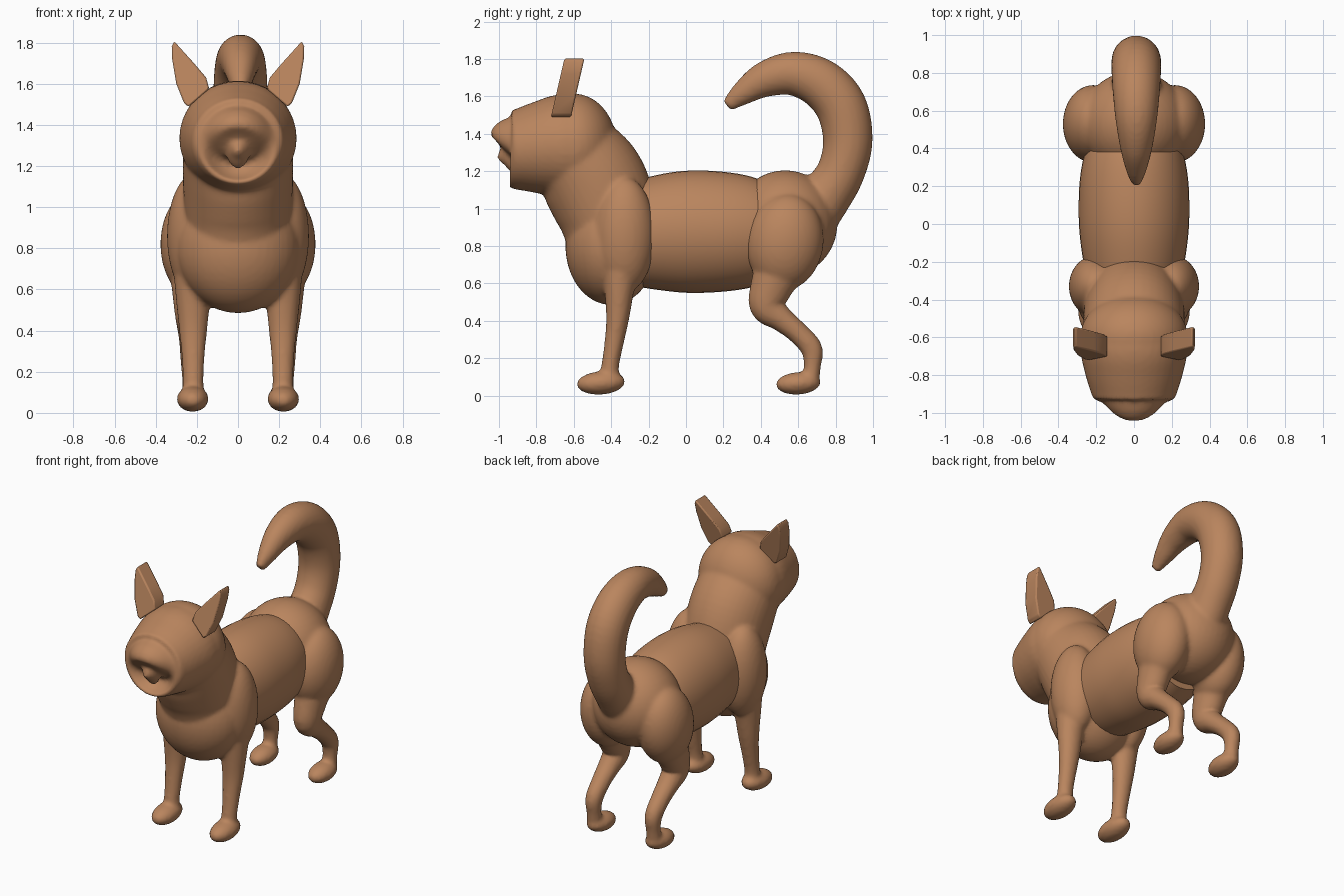
import bpy, bmesh, math
from mathutils import Vector, Matrix

cube = bpy.data.objects.get("Cube")
if cube:
    bpy.data.objects.remove(cube, do_unlink=True)

fur = bpy.data.materials.new("tan_brown_fur")
fur.use_nodes = True
colour = (0.49, 0.235, 0.112, 1)
fur.diffuse_color = colour
fur.node_tree.nodes["Principled BSDF"].inputs["Base Color"].default_value = colour


def ball(bm, centre, radii, tilt=0):
    """Ellipsoid, tilted about the x axis."""
    m = (Matrix.Translation(centre) @ Matrix.Rotation(math.radians(tilt), 4, 'X')
         @ Matrix.Diagonal((*radii, 1)))
    bmesh.ops.create_uvsphere(bm, u_segments=40, v_segments=24, radius=1, matrix=m)


def spline(keys, steps):
    """Catmull-Rom interpolation through the key rows."""
    k = [Vector(p) for p in keys]
    k = [2 * k[0] - k[1]] + k + [2 * k[-1] - k[-2]]
    out = []
    for a, b, c, d in zip(k, k[1:], k[2:], k[3:]):
        for i in range(steps):
            t = i / steps
            out.append(0.5 * (2 * b + (c - a) * t + (2 * a - 5 * b + 4 * c - d) * t * t
                              + (3 * b - a - 3 * c + d) * t ** 3))
    return out + [k[-2]]


def tube(bm, x, keys, steps=5, segs=40):
    """Loft along a path in the side plane; rows are y, z, half width, half depth."""
    rows = spline(keys, steps)
    rings = []
    for i, (y, z, rx, rd) in enumerate(rows):
        d = rows[min(i + 1, len(rows) - 1)] - rows[max(i - 1, 0)]
        up = Vector((0, -d[1], d[0])).normalized()
        ring = []
        for s in range(segs):
            a = math.tau * s / segs
            ring.append(bm.verts.new(Vector((x + rx * math.cos(a), y, z)) + up * rd * math.sin(a)))
        rings.append(ring)
    for r, q in zip(rings, rings[1:]):
        for s in range(segs):
            n = (s + 1) % segs
            bm.faces.new((r[s], r[n], q[n], q[s]))
    bm.faces.new(rings[0][::-1])
    bm.faces.new(rings[-1])


def finish(bm, name, fuse=0, bevel=0):
    bmesh.ops.recalc_face_normals(bm, faces=bm.faces[:])
    mesh = bpy.data.meshes.new(name)
    bm.to_mesh(mesh)
    bm.free()
    mesh.materials.append(fur)
    ob = bpy.data.objects.new(name, mesh)
    bpy.context.collection.objects.link(ob)
    if fuse:
        r = ob.modifiers.new("fuse", 'REMESH')
        r.mode = 'VOXEL'
        r.voxel_size = 0.014
        r.use_smooth_shade = True
        s = ob.modifiers.new("blend", 'SMOOTH')
        s.factor = 0.5
        s.iterations = fuse
    if bevel:
        b = ob.modifiers.new("soft_edges", 'BEVEL')
        b.width = bevel
        b.segments = 2
    bpy.ops.object.select_all(action='DESELECT')
    bpy.context.view_layer.objects.active = ob
    ob.select_set(True)
    if fuse:
        bpy.ops.object.shade_smooth()
    else:
        bpy.ops.object.shade_smooth_by_angle(angle=math.radians(35))
    return ob


# Trunk barrel
bm = bmesh.new()
tube(bm, 0, [(-0.32, 0.87, 0.24, 0.27), (-0.2, 0.87, 0.268, 0.298), (-0.05, 0.875, 0.288, 0.322),
             (0.08, 0.877, 0.293, 0.327), (0.22, 0.876, 0.288, 0.318),
             (0.34, 0.873, 0.27, 0.298), (0.45, 0.87, 0.24, 0.26)])
finish(bm, "trunk")

# Chest, neck, head and front legs
bm = bmesh.new()
ball(bm, (0, -0.4, 0.8), (0.3, 0.245, 0.315))
tube(bm, 0, [(-0.4, 0.85, 0.25, 0.24), (-0.43, 1.0, 0.262, 0.27),
             (-0.5, 1.16, 0.268, 0.278), (-0.6, 1.3, 0.265, 0.25)])
ball(bm, (0, -0.6, 1.335), (0.285, 0.23, 0.28))
tube(bm, 0, [(-0.55, 1.33, 0.275, 0.265), (-0.66, 1.335, 0.285, 0.277), (-0.78, 1.325, 0.262, 0.25),
             (-0.88, 1.315, 0.232, 0.222), (-0.925, 1.31, 0.212, 0.207),
             (-0.945, 1.31, 0.16, 0.165), (-0.957, 1.3, 0.08, 0.1)])
tube(bm, 0, [(-0.93, 1.29, 0.065, 0.11), (-0.965, 1.285, 0.05, 0.075),
             (-0.99, 1.28, 0.03, 0.036), (-1.008, 1.28, 0.012, 0.015)])
for side in (-1, 1):
    ball(bm, (side * 0.2, -0.33, 0.86), (0.145, 0.165, 0.31))
    tube(bm, side * 0.218, [(-0.34, 0.78, 0.1, 0.12), (-0.355, 0.6, 0.088, 0.085),
                            (-0.365, 0.42, 0.07, 0.062), (-0.385, 0.28, 0.056, 0.051),
                            (-0.405, 0.16, 0.05, 0.047), (-0.41, 0.07, 0.055, 0.055)])
    ball(bm, (side * 0.22, -0.455, 0.068), (0.077, 0.13, 0.062), 4)
finish(bm, "forequarters_and_head", fuse=4)

# Hips, hind legs and curled tail
bm = bmesh.new()
ball(bm, (0, 0.53, 0.92), (0.285, 0.28, 0.285))
for side in (-1, 1):
    ball(bm, (side * 0.215, 0.53, 0.82), (0.162, 0.205, 0.26), -8)
    tube(bm, side * 0.225, [(0.52, 0.72, 0.11, 0.15), (0.46, 0.59, 0.095, 0.115),
                            (0.435, 0.48, 0.082, 0.095), (0.51, 0.41, 0.07, 0.068),
                            (0.6, 0.335, 0.06, 0.058), (0.672, 0.25, 0.054, 0.058),
                            (0.675, 0.15, 0.046, 0.045), (0.66, 0.07, 0.05, 0.052)])
    ball(bm, (side * 0.222, 0.6, 0.066), (0.075, 0.12, 0.06), 4)
tube(bm, 0.012, [(0.64, 0.94, 0.14, 0.16), (0.74, 1.06, 0.13, 0.14), (0.825, 1.19, 0.128, 0.128),
                 (0.865, 1.36, 0.13, 0.132), (0.83, 1.545, 0.132, 0.137), (0.72, 1.67, 0.126, 0.132),
                 (0.57, 1.722, 0.112, 0.117), (0.42, 1.69, 0.088, 0.095),
                 (0.3, 1.615, 0.058, 0.064), (0.22, 1.55, 0.026, 0.035)])
finish(bm, "hindquarters_and_tail", fuse=4)

# Ears: slanted thick slabs
outline = [(0.14, 1.575), (0.24, 1.488), (0.262, 1.505), (0.3, 1.6), (0.32, 1.72),
           (0.322, 1.78), (0.31, 1.806), (0.21, 1.695), (0.155, 1.63)]
for side, name in ((1, "left_ear"), (-1, "right_ear")):
    bm = bmesh.new()
    rings = [[bm.verts.new((side * x, y + 0.23 * (z - 1.49), z)) for x, z in outline]
             for y in (-0.722, -0.615)]
    bm.faces.new(rings[0])
    bm.faces.new(rings[1][::-1])
    for i in range(len(outline)):
        j = (i + 1) % len(outline)
        bm.faces.new((rings[0][i], rings[0][j], rings[1][j], rings[1][i]))
    finish(bm, name, bevel=0.008)
